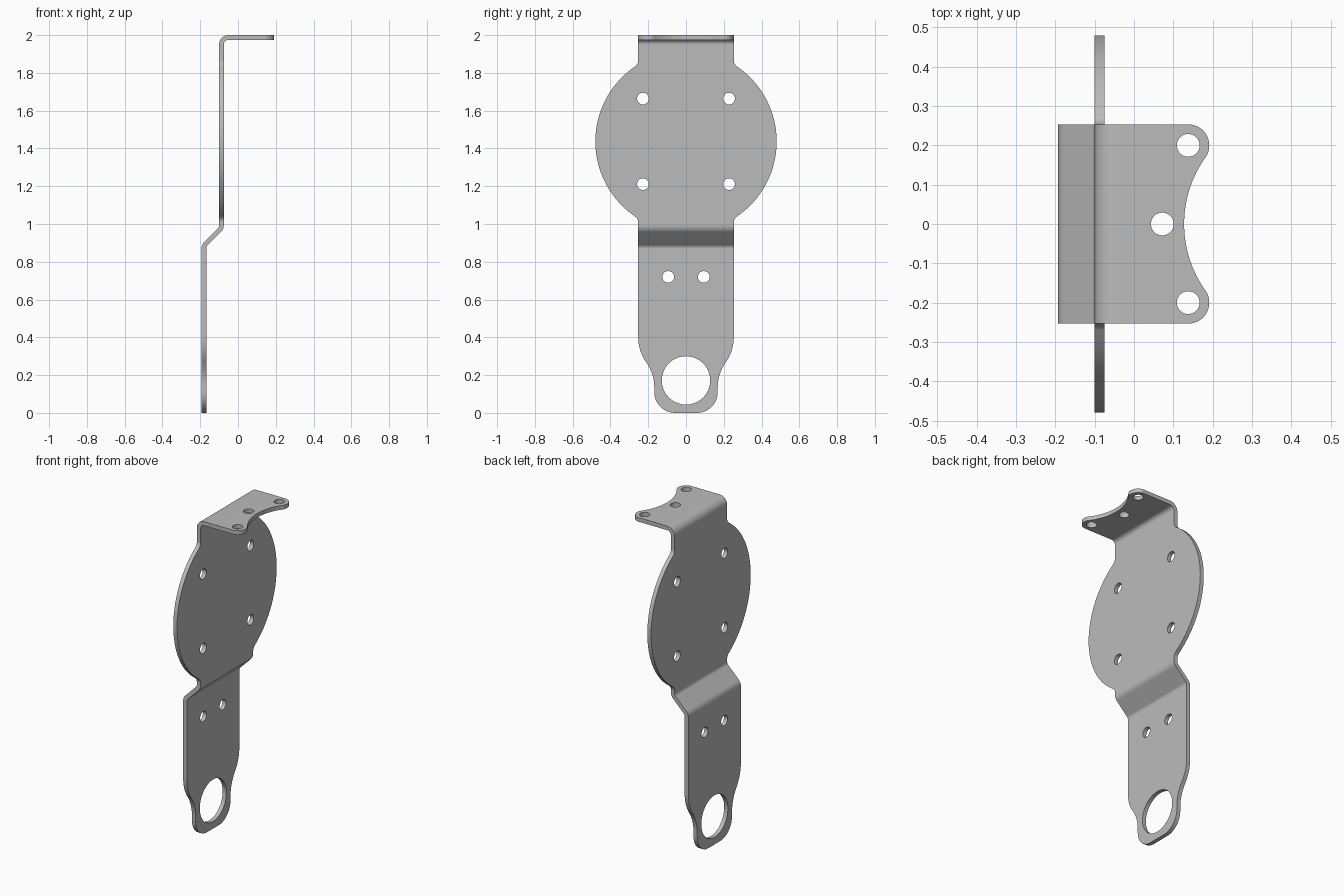
import bpy, bmesh
from math import sin, cos, radians, pi
from mathutils import Vector

cube = bpy.data.objects.get("Cube")
if cube:
    bpy.data.objects.remove(cube, do_unlink=True)

steel = bpy.data.materials.new("plain grey steel")
steel.use_nodes = True
GREY = (0.5, 0.5, 0.5, 1)
steel.diffuse_color = GREY
steel.node_tree.nodes["Principled BSDF"].inputs["Base Color"].default_value = GREY

AXES = {"x": lambda a, b, h: (h, a, b),
        "y": lambda a, b, h: (a, h, b),
        "z": lambda a, b, h: (a, b, h)}


def arc(ca, cb, r, start, end, n=12):
    angles = [radians(start + (end - start) * i / n) for i in range(n + 1)]
    return [(ca + r * cos(t), cb + r * sin(t)) for t in angles]


def mirror(half):
    """Close a half outline by mirroring its first coordinate."""
    return half + [(-a, b) for a, b in reversed(half)]


def prisms(name, items):
    """Each item is (outline, axis, low, high); all go into one mesh."""
    bm = bmesh.new()
    for outline, axis, low, high in items:
        place = AXES[axis]
        rings = [[bm.verts.new(place(a, b, h)) for a, b in outline] for h in (low, high)]
        n = len(outline)
        bm.faces.new(rings[0])
        bm.faces.new(rings[1])
        for i in range(n):
            j = (i + 1) % n
            bm.faces.new((rings[0][i], rings[0][j], rings[1][j], rings[1][i]))
    bmesh.ops.recalc_face_normals(bm, faces=bm.faces)
    mesh = bpy.data.meshes.new(name)
    bm.to_mesh(mesh)
    bm.free()
    mesh.materials.append(steel)
    obj = bpy.data.objects.new(name, mesh)
    bpy.context.collection.objects.link(obj)
    return obj


# Bent sheet: walk along its centreline, then offset to both sides
THICK = 0.025
BEND = 0.0375
pos, heading = Vector((-0.1805, 0)), 90
path = [(pos.copy(), heading)]


def straight(length):
    global pos
    pos = pos + length * Vector((cos(radians(heading)), sin(radians(heading))))
    path.append((pos.copy(), heading))


def bend(angle, n=10):
    global pos, heading
    side = 1 if angle > 0 else -1
    normal = lambda t: Vector((-sin(radians(t)), cos(radians(t)))) * side * BEND
    centre, first = pos + normal(heading), heading
    for i in range(1, n + 1):
        heading = first + angle * i / n
        pos = centre - normal(heading)
        path.append((pos.copy(), heading))


straight(0.87)
bend(-45)
straight(0.1)
bend(45)
straight(1.95 - pos.y)
bend(-90)
straight(0.26)


def offset(d):
    return [(p.x - d * sin(radians(t)), p.y + d * cos(radians(t))) for p, t in path]


sheet = offset(THICK / 2) + offset(-THICK / 2)[::-1]
bracket = prisms("bent_bracket", [(sheet, "y", -0.6, 0.6)])

# Broad outline: rounded foot, S-shaped neck, disc and top tab
W, DISC_Z = 0.253, 1.437
half = arc(0.058, 0.11, 0.11, -90, 0)
half += arc(0.168 + 0.228, 0.135, 0.228, 180, 144.5)
half += arc(W - 0.228, 0.4, 0.228, -35.5, 0)[1:]
half += arc(W + 0.04, DISC_Z - 0.43, 0.04, 180, 124.3, 8)
half += arc(0, DISC_Z, 0.48, -55.7, 55.7, 56)[1:]
half += arc(W + 0.04, DISC_Z + 0.43, 0.04, -124.3, -180, 8)[1:]
half.append((W, 2.2))
face_outline = prisms("face_outline_cutter", [(mirror(half), "x", -0.5, 0.5)])

# Flange outline: two rounded ears joined by a concave arc
ears = [(-0.6, -0.5), (-0.6, 0.138)]
ears += [(-b, a) for a, b in arc(0.138, 0.2, 0.0535, 90, -35.5, 20)]
ears += [(-b, a) for a, b in arc(0.4185, 0, 0.291, 144.5, 180, 16)[1:]]
flange_outline = prisms("flange_outline_cutter",
                        [([(b, a) for a, b in mirror(ears)], "z", -0.2, 2.2)])

# Holes
holes = [(arc(0, 0.172, 0.128, 0, 360, 64)[:-1], "x", -0.4, 0)]
for y, z in ((0.094, 0.72), (0.228, 1.211), (0.228, 1.664)):
    for s in (-1, 1):
        holes.append((arc(s * y, z, 0.031, 0, 360, 32)[:-1], "x", -0.4, 0.1))
for x, y in ((0.072, 0), (0.138, 0.2), (0.138, -0.2)):
    holes.append((arc(x, y, 0.029, 0, 360, 32)[:-1], "z", 1.9, 2.1))
hole_cutter = prisms("hole_cutter", holes)

# Cut the sheet to shape and drop the cutters
cutters = ((face_outline, "INTERSECT"), (flange_outline, "INTERSECT"), (hole_cutter, "DIFFERENCE"))
for cutter, operation in cutters:
    mod = bracket.modifiers.new(cutter.name, "BOOLEAN")
    mod.object, mod.operation, mod.solver = cutter, operation, "EXACT"
bpy.context.view_layer.update()
evaluated = bracket.evaluated_get(bpy.context.evaluated_depsgraph_get())
result = bpy.data.meshes.new_from_object(evaluated)
bracket.modifiers.clear()
bracket.data = result
for cutter, _ in cutters:
    bpy.data.objects.remove(cutter, do_unlink=True)

# Smooth bends and rims, crisp edges
bpy.ops.object.select_all(action="DESELECT")
bracket.select_set(True)
bpy.context.view_layer.objects.active = bracket
bpy.ops.object.shade_smooth_by_angle(angle=pi / 6)
weighted = bracket.modifiers.new("weighted_normals", "WEIGHTED_NORMAL")
weighted.keep_sharp = True
